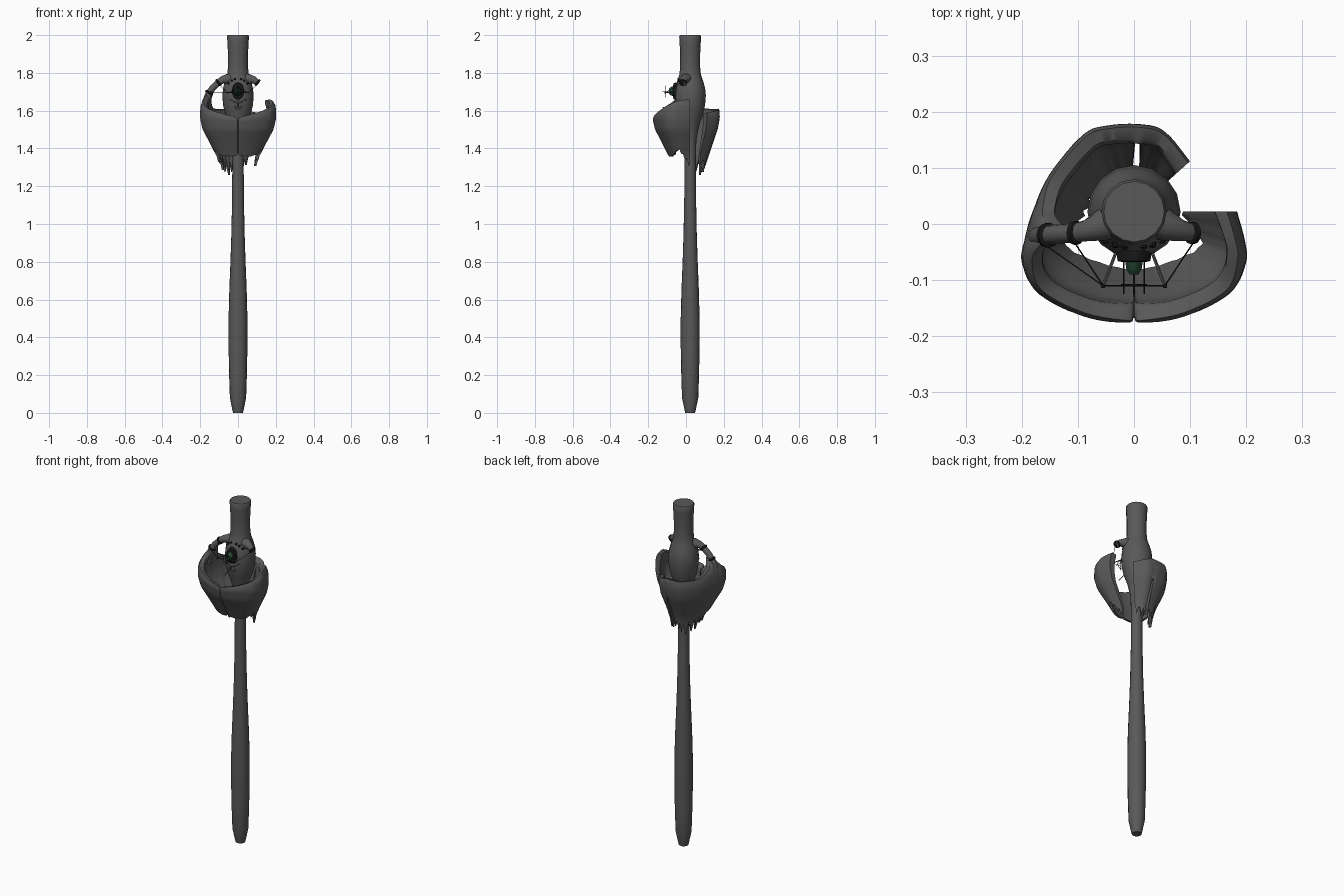
import bpy, bmesh, math, random
from mathutils import Vector

if "Cube" in bpy.data.objects:
    bpy.data.objects.remove(bpy.data.objects["Cube"])
random.seed(4)
CY = 0.022  # shaft axis offset in y


def material(name, col):
    m = bpy.data.materials.new(name)
    m.diffuse_color = (*col, 1)
    m.use_nodes = True
    m.node_tree.nodes["Principled BSDF"].inputs["Base Color"].default_value = m.diffuse_color
    return m


GREY = material("dark_grey", (0.1, 0.1, 0.1))
BLACK = material("black", (0.01, 0.01, 0.01))
GREEN = material("dark_green", (0.02, 0.07, 0.035))


def make(name, verts, faces, mat, angle=40):
    me = bpy.data.meshes.new(name)
    me.from_pydata([tuple(v) for v in verts], [], faces)
    bm = bmesh.new()
    bm.from_mesh(me)
    bmesh.ops.recalc_face_normals(bm, faces=bm.faces)
    bm.to_mesh(me)
    bm.free()
    ob = bpy.data.objects.new(name, me)
    bpy.context.collection.objects.link(ob)
    me.materials.append(mat)
    bpy.ops.object.select_all(action='DESELECT')
    ob.select_set(True)
    bpy.context.view_layer.objects.active = ob
    bpy.ops.object.shade_smooth_by_angle(angle=math.radians(angle))
    return ob


def tube(name, pts, radii, mat, n=12):
    """Capped tube through points with one radius per point."""
    pts = [Vector(p) for p in pts]
    verts, faces = [], []
    for i, p in enumerate(pts):
        d = (pts[min(i + 1, len(pts) - 1)] - pts[max(i - 1, 0)]).normalized()
        a = d.cross(Vector((0, 1, 0)))
        if a.length < 0.1:
            a = d.cross(Vector((1, 0, 0)))
        a.normalize()
        b = d.cross(a)
        for k in range(n):
            t = 2 * math.pi * k / n
            verts.append(p + radii[i] * (a * math.cos(t) + b * math.sin(t)))
    for i in range(len(pts) - 1):
        for k in range(n):
            j = (k + 1) % n
            faces.append((i * n + k, i * n + j, i * n + n + j, i * n + n + k))
    faces += [tuple(range(n)), tuple(range((len(pts) - 1) * n, len(pts) * n))]
    return make(name, verts, faces, mat)


def wire(name, a, b, r=0.0018, mat=BLACK):
    return tube(name, [a, b], [r, r], mat, 6)


def catmull(rows, steps):
    out = []
    for i in range(len(rows) - 1):
        p = [rows[max(i - 1, 0)], rows[i], rows[i + 1], rows[min(i + 2, len(rows) - 1)]]
        for s in range(steps):
            t = s / steps
            out.append([0.5 * (2 * b + (c - a) * t + (2 * a - 5 * b + 4 * c - d) * t * t
                               + (3 * b - a - 3 * c + d) * t ** 3) for a, b, c, d in zip(*p)])
    return out + [list(rows[-1])]


# shaft with swollen grip, bulb and neck
profile = [(0, .026), (.012, .029), (.08, .043), (.2, .047), (.35, .05), (.5, .05), (.65, .046),
           (.8, .04), (.95, .035), (1.15, .031), (1.35, .03), (1.45, .033), (1.53, .05), (1.58, .068),
           (1.63, .079), (1.68, .083), (1.72, .079), (1.76, .068), (1.79, .057), (1.83, .053),
           (1.9, .053), (1.96, .056), (1.993, .058), (2.0, .054)]
tube("shaft", [(0, CY, z) for z, r in profile], [r for z, r in profile], GREY, 16)

# torn collar: columns of x, y, rim z, hem z, tooth depth
cols = [(.10, .112, 1.59, 1.37, .07), (.055, .165, 1.60, 1.34, .08), (.012, .178, 1.61, 1.35, .06),
        (-.045, .176, 1.61, 1.34, .08), (-.09, .16, 1.61, 1.33, .07), (-.15, .09, 1.615, 1.35, .07),
        (-.18, .025, 1.655, 1.36, .07), (-.195, -.025, 1.71, 1.37, .05), (-.2, -.07, 1.655, 1.40, .01),
        (-.17, -.125, 1.615, 1.37, .005), (-.09, -.165, 1.585, 1.36, .004), (-.012, -.178, 1.565, 1.365, 0),
        (0, -.172, 1.55, 1.385, 0), (.012, -.178, 1.565, 1.365, 0), (.09, -.165, 1.585, 1.36, .004),
        (.17, -.125, 1.615, 1.37, .005), (.2, -.07, 1.645, 1.40, .01), (.198, -.03, 1.655, 1.36, .04),
        (.184, .022, 1.66, 1.33, .03)]
scale = [(1.2, .42), (1.27, .48), (1.36, .57), (1.43, .745), (1.5, .93), (1.56, 1.0),
         (1.62, .99), (1.66, .93), (1.70, .82), (1.75, .6)]


def radial(z):
    for (z0, s0), (z1, s1) in zip(scale, scale[1:]):
        if z <= z1:
            return s0 + (s1 - s0) * (z - z0) / (z1 - z0)
    return scale[-1][1]


NV = 14
columns = catmull(cols, 6)
outer, inner, depth = [], [], 1
for i, (x, y, zt, zb, amp) in enumerate(columns):
    if i % 4 == 0:
        depth = random.uniform(.5, 1.15)
    zb -= amp * depth * (0, .45, 1, .5)[i % 4]
    if 12 <= i <= 13:   # slit at the back
        zb = 1.49
    d = Vector((x, y - CY, 0))
    for j in range(NV + 1):
        v = j / NV
        z = zt + (zb - zt) * v
        s = radial(z)
        th = (.036 - .024 * v) * (.75 if j == 0 else 1)
        z_in = z - (.006 if j == 0 else 0)
        outer.append(Vector((0, CY, z)) + d * (s - (.03 if j == 0 else 0)))
        inner.append(Vector((0, CY, z_in)) + d * (s - th / d.length))
N, M = len(outer), len(columns)
faces = []
for i in range(M - 1):
    for j in range(NV):
        a, b = i * (NV + 1) + j, (i + 1) * (NV + 1) + j
        faces += [(a, b, b + 1, a + 1), (N + a, N + a + 1, N + b + 1, N + b)]
    for j in (0, NV):
        a, b = i * (NV + 1) + j, (i + 1) * (NV + 1) + j
        faces.append((a, b, N + b, N + a))
for i in (0, M - 1):
    for j in range(NV):
        a = i * (NV + 1) + j
        faces.append((a, a + 1, N + a + 1, N + a))
make("torn_collar", outer + inner, faces, GREY, 50)

# branch arms: the left one joins the collar, the right one is broken off
left = [(-.03, .01, 1.765), (-.06, -.004, 1.767), (-.085, -.012, 1.762), (-.108, -.016, 1.745),
        (-.135, -.018, 1.72), (-.155, -.02, 1.69), (-.17, -.022, 1.65), (-.177, -.024, 1.6)]
tube("left_arm", left, [.036, .027, .019, .017, .017, .018, .018, .016], GREY)
right = [(-x, y, z) for x, y, z in left[:4]]
tube("right_arm", right, [.036, .027, .019, .015], GREY)


# black bindings on the arms
def binding(name, c, d, r):
    c, d = Vector(c), Vector(d).normalized() * .006
    tube(name, [c - d, c - d * .7, c + d * .7, c + d], [r * .85, r, r, r * .85], BLACK)


binding("left_inner_binding", (-.104, -.016, 1.749), (-1, 0, -.8), .021)
binding("left_outer_binding", (-.153, -.02, 1.695), (-.6, 0, -1), .022)
binding("right_binding", (.104, -.016, 1.749), (1, 0, -.8), .02)

# folds under the lens
for i, (z, w, r) in enumerate([(1.645, .06, .012), (1.615, .055, .014), (1.585, .045, .012)]):
    pts, rad = [], []
    for k in range(9):
        t = (k - 4) / 4
        a = t * w / .075 * 1.2
        pts.append((.073 * math.sin(a), CY - .073 * math.cos(a) + .008 * i, z + .025 * abs(t)))
        rad.append(r * (1 - .8 * t * t))
    tube(f"bulb_fold_{i}", pts, rad, GREY, 8)


# oval lens, its frame and studs
def oval(name, rings, mat, n=14):
    verts = [(w * math.sin(2 * math.pi * k / n), y, 1.703 + h * math.cos(2 * math.pi * k / n))
             for y, w, h in rings for k in range(n)]
    fs = [(i * n + k, i * n + (k + 1) % n, (i + 1) * n + (k + 1) % n, (i + 1) * n + k)
          for i in range(len(rings) - 1) for k in range(n)]
    fs += [tuple(range(n)), tuple(range((len(rings) - 1) * n, len(rings) * n))]
    make(name, verts, fs, mat)


oval("lens_frame", [(-.035, .03, .044), (-.05, .032, .047), (-.066, .03, .043), (-.068, .02, .03)], BLACK)
oval("lens", [(-.06, .017, .027), (-.08, .014, .023), (-.09, .008, .013)], GREEN)
for side in (-1, 1):
    for i, (x, y, z) in enumerate([(.05, -.03, 1.745), (.033, -.038, 1.76), (.017, -.04, 1.768)]):
        tube(f"stud_{side}_{i}", [(side * x, y + .008, z), (side * x, y - .002, z), (side * x, y - .005, z)],
             [.006, .006, .003], BLACK, 8)

# sighting rods, wires and crosshair
for side in (-1, 1):
    tip = (side * .055, -.11, 1.695)
    wire(f"sight_rod_{side}", (side * .03, -.045, 1.70), tip, .003, GREY)
    wire(f"arm_wire_{side}", (side * .108, -.03, 1.745), tip, .0012)
    wire(f"rod_tip_{side}", (tip[0], -.107, 1.695), (tip[0], -.114, 1.695), .004)
    wire(f"side_prong_{side}", (side * .018, -.06, 1.70), (side * .018, -.125, 1.70), .0015)
wire("outer_arm_wire", (-.162, -.035, 1.70), (-.055, -.11, 1.695), .0012)
wire("cross_wire", (-.055, -.11, 1.695), (.055, -.11, 1.695), .0012)
wire("crosshair_vertical", (0, -.108, 1.67), (0, -.108, 1.732))
wire("lower_prong", (0, -.055, 1.635), (0, -.125, 1.615), .002)
n = 16
ring = [(.022 * math.cos(2 * math.pi * k / n), -.108, 1.70 + .022 * math.sin(2 * math.pi * k / n)) for k in range(n)]
for k in range(n):
    wire(f"sight_ring_{k}", ring[k], ring[(k + 1) % n], .0015)
